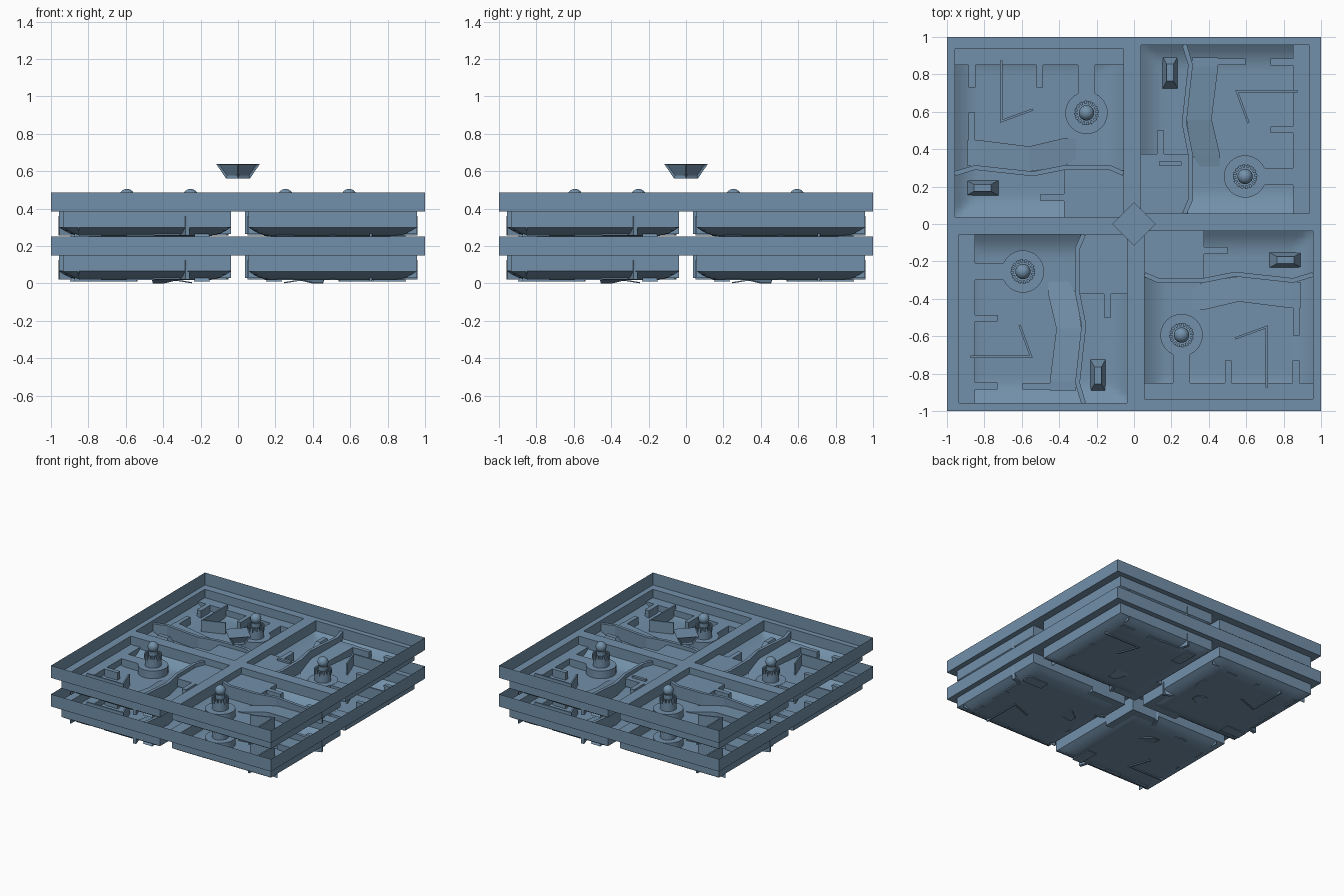
import bpy, bmesh, math
from mathutils import Matrix, Vector

if "Cube" in bpy.data.objects:
    bpy.data.objects.remove(bpy.data.objects["Cube"])

mat = bpy.data.materials.new("slate blue")
mat.diffuse_color = (0.17, 0.28, 0.40, 1)
mat.use_nodes = True
mat.node_tree.nodes["Principled BSDF"].inputs["Base Color"].default_value = mat.diffuse_color

LAYERS = (0.0, 0.235)                                 # z offset of each deck
X0, X1, Y0, Y1 = 0.037, 0.936, 0.056, 0.957           # tray opening in the +x +y quarter


def mesh_from(name, bm, smooth=False, fix=True):
    if fix:
        bmesh.ops.recalc_face_normals(bm, faces=bm.faces)
    for f in bm.faces:
        f.smooth = smooth
    me = bpy.data.meshes.new(name)
    bm.to_mesh(me)
    bm.free()
    me.materials.append(mat)
    return me


def place(name, me, m=Matrix()):
    ob = bpy.data.objects.new(name, me)
    bpy.context.collection.objects.link(ob)
    ob.matrix_world = m
    return ob


def repeat(name, bm, smooth=False, fix=True):
    """Place the part in four turned quarters of both decks."""
    me = mesh_from(name, bm, smooth, fix)
    for z in LAYERS:
        for k in range(4):
            place(name, me, Matrix.Translation((0, 0, z)) @ Matrix.Rotation(k * math.pi / 2, 4, 'Z'))


def prism(bm, pts, z0, z1):
    """Upright prism over a flat outline."""
    lo = [bm.verts.new((x, y, z0)) for x, y in pts]
    hi = [bm.verts.new((x, y, z1)) for x, y in pts]
    n = len(pts)
    bm.faces.new(lo[::-1])
    bm.faces.new(hi)
    for i in range(n):
        j = (i + 1) % n
        bm.faces.new((lo[i], lo[j], hi[j], hi[i]))


def box(bm, x0, x1, y0, y1, z0, z1):
    prism(bm, [(x0, y0), (x1, y0), (x1, y1), (x0, y1)], z0, z1)


def stroke(path, t):
    """Outline of a wall of thickness t along a path."""
    left, right = [], []
    P = [Vector(p) for p in path]
    for i, p in enumerate(P):
        a = (p - P[i - 1]).normalized() if i else (P[1] - p).normalized()
        b = (P[i + 1] - p).normalized() if i < len(P) - 1 else a
        na, nb = Vector((-a.y, a.x)), Vector((-b.y, b.x))
        m = (na + nb).normalized()
        o = m * (t / 2 / max(0.4, m.dot(na)))
        left.append(tuple(p + o))
        right.append(tuple(p - o))
    return left + right[::-1]


def cone(bm, r0, r1, z0, z1, c, n=32):
    bmesh.ops.create_cone(bm, cap_ends=True, segments=n, radius1=r0, radius2=r1, depth=z1 - z0,
                          matrix=Matrix.Translation((c[0], c[1], (z0 + z1) / 2)))


# thin outer rim of each deck
bm = bmesh.new()
c = [(-1, -1), (1, -1), (1, 1), (-1, 1)]
lo = [bm.verts.new((x, y, 0.149)) for x, y in c]
hi = [bm.verts.new((x, y, 0.25)) for x, y in c]
for i in range(4):
    j = (i + 1) % 4
    bm.faces.new((lo[i], lo[j], hi[j], hi[i]))
rim = mesh_from("deck_rim", bm, fix=False)
for z in LAYERS:
    place("deck_rim", rim, Matrix.Translation((0, 0, z)))

# flat plate around each tray opening
bm = bmesh.new()
xs, ys = (0, X0, X1, 1), (0, Y0, Y1, 1)
g = [[bm.verts.new((x, y, 0.149)) for x in xs] for y in ys]
for j in range(3):
    for i in range(3):
        if (i, j) != (1, 1):
            bm.faces.new((g[j][i], g[j][i + 1], g[j + 1][i + 1], g[j + 1][i]))
repeat("deck_plate", bm, fix=False)

# tray side walls
bm = bmesh.new()
c = [(X0, Y0), (X1, Y0), (X1, Y1), (X0, Y1)]
lo = [bm.verts.new((x, y, 0.065)) for x, y in c]
hi = [bm.verts.new((x, y, 0.149)) for x, y in c]
for i in range(4):
    j = (i + 1) % 4
    bm.faces.new((lo[i], lo[j], hi[j], hi[i]))
repeat("tray_wall", bm, fix=False)


# bowl shaped tray floor
def floor_z(x, y):
    d = min(x - X0, X1 - x, y - Y0, Y1 - y) / 0.13
    t = min(max(d, 0), 1)
    return 0.065 - 0.048 * (1 - (1 - t) ** 2)


bm = bmesh.new()
N = 32
g = [[None] * (N + 1) for _ in range(N + 1)]
for j in range(N + 1):
    for i in range(N + 1):
        x, y = X0 + (X1 - X0) * i / N, Y0 + (Y1 - Y0) * j / N
        g[j][i] = bm.verts.new((x, y, floor_z(x, y)))
for j in range(N):
    for i in range(N):
        bm.faces.new((g[j][i], g[j][i + 1], g[j + 1][i + 1], g[j + 1][i]))
repeat("tray_floor", bm, smooth=True, fix=False)

# side ledge with two piers and a walkway to the tower
bm = bmesh.new()
prism(bm, [(X1, Y0), (X1, Y1), (0.85, Y1), (0.85, 0.885), (0.73, 0.885), (0.73, 0.848),
           (0.85, 0.848), (0.85, 0.522), (0.73, 0.522), (0.73, 0.487), (0.85, 0.487),
           (0.85, 0.30), (0.69, 0.30), (0.69, 0.208), (0.85, 0.208), (0.85, Y0)], 0.064, 0.08)
repeat("side_ledge", bm)

# skirt below the ledge, down to the floor
bm = bmesh.new()
for y0, y1 in ((0.848, 0.885), (0.487, 0.522), (0.208, 0.30)):
    box(bm, 0.70 if y0 < 0.3 else 0.731, 0.851, y0 + 0.001, y1 - 0.001, 0.018, 0.066)
box(bm, 0.851, 0.856, Y0, Y1, 0.03, 0.066)
repeat("ledge_skirt", bm)

# sloping winding ramp
bm = bmesh.new()
rows = [(0.31, 0.45, 0.89, 0.08), (0.31, 0.45, 0.84, 0.08), (0.28, 0.415, 0.56, 0.06),
        (0.31, 0.46, 0.37, 0.028), (0.395, 0.455, 0.245, 0.006)]
rings = []
for xl, xr, y, z in rows:
    b = min(0.02, z - 0.006)
    rings.append([bm.verts.new(p) for p in ((xl, y, b), (xr, y, b), (xr, y, z), (xl, y, z))])
for a, b in zip(rings, rings[1:]):
    for i in range(4):
        j = (i + 1) % 4
        bm.faces.new((a[i], a[j], b[j], b[i]))
bm.faces.new(rings[0])
bm.faces.new(rings[-1])
box(bm, 0.449, 0.595, 0.85, 0.885, 0.018, 0.08)
repeat("winding_ramp", bm)

# zigzag dividing wall
bm = bmesh.new()
prism(bm, stroke([(0.27, Y1), (0.302, 0.85), (0.268, 0.54), (0.302, 0.37), (0.302, 0.13),
                  (0.27, Y0)], 0.025), 0.022, 0.125)
repeat("zigzag_wall", bm)

# corner platform with a pier
bm = bmesh.new()
prism(bm, [(X0, Y0), (0.29, Y0), (0.29, 0.375), (0.16, 0.375), (0.16, 0.50), (0.122, 0.50),
           (0.122, 0.375), (X0, 0.375)], 0.03, 0.095)
repeat("corner_platform", bm)

# low bench on one platform per deck
bm = bmesh.new()
box(bm, 0.135, 0.255, 0.312, 0.335, 0.09, 0.11)
bench = mesh_from("platform_bench", bm)
for z in LAYERS:
    place("platform_bench", bench, Matrix.Translation((0, 0, z)))

# thin angled screen
bm = bmesh.new()
prism(bm, stroke([(0.875, 0.71), (0.55, 0.71), (0.612, 0.54)], 0.012), 0.01, 0.11)
repeat("angled_screen", bm)

# sloped block
bm = bmesh.new()
box(bm, 0.15, 0.236, 0.72, 0.90, 0.01, 0.09)
for v in bm.verts:
    if v.co.z > 0.05:
        v.co.x = 0.193 + (v.co.x - 0.193) * 0.42
        v.co.y = 0.81 + (v.co.y - 0.81) * 0.5
repeat("sloped_block", bm)

# round tower: base disc, drum, toothed crown, neck
T = (0.594, 0.254)
bm = bmesh.new()
cone(bm, 0.113, 0.113, 0.018, 0.081, T)
repeat("tower_base", bm)
bm = bmesh.new()
cone(bm, 0.062, 0.062, 0.08, 0.15, T)
cone(bm, 0.036, 0.036, 0.15, 0.20, T, 24)
repeat("tower_drum", bm)
bm = bmesh.new()
for k in range(16):
    a0, a1 = 2 * math.pi * k / 16, 2 * math.pi * (k + 0.6) / 16
    prism(bm, [(T[0] + r * math.cos(a), T[1] + r * math.sin(a))
               for r, a in ((0.048, a0), (0.066, a0), (0.066, a1), (0.048, a1))], 0.135, 0.174)
repeat("tower_crown", bm)
bm = bmesh.new()
bmesh.ops.create_uvsphere(bm, u_segments=24, v_segments=14, radius=0.041,
                          matrix=Matrix.Translation((T[0], T[1], 0.229)))
repeat("tower_ball", bm, smooth=True)

# floating four sided block with recessed sides
bm = bmesh.new()
cone(bm, 0.065, 0.117, 0.562, 0.639, (0, 0), 4)
bm.normal_update()
for v in bm.verts:                                    # corners on the axes
    r = math.hypot(v.co.x, v.co.y)
    a = round(math.atan2(v.co.y, v.co.x) / (math.pi / 2)) * math.pi / 2
    v.co.x, v.co.y = r * math.cos(a), r * math.sin(a)
bmesh.ops.recalc_face_normals(bm, faces=bm.faces)
sides = [f for f in bm.faces if abs(f.normal.z) < 0.9]
bmesh.ops.inset_individual(bm, faces=sides, thickness=0.015, depth=-0.008)
place("floating_block", mesh_from("floating_block", bm))
